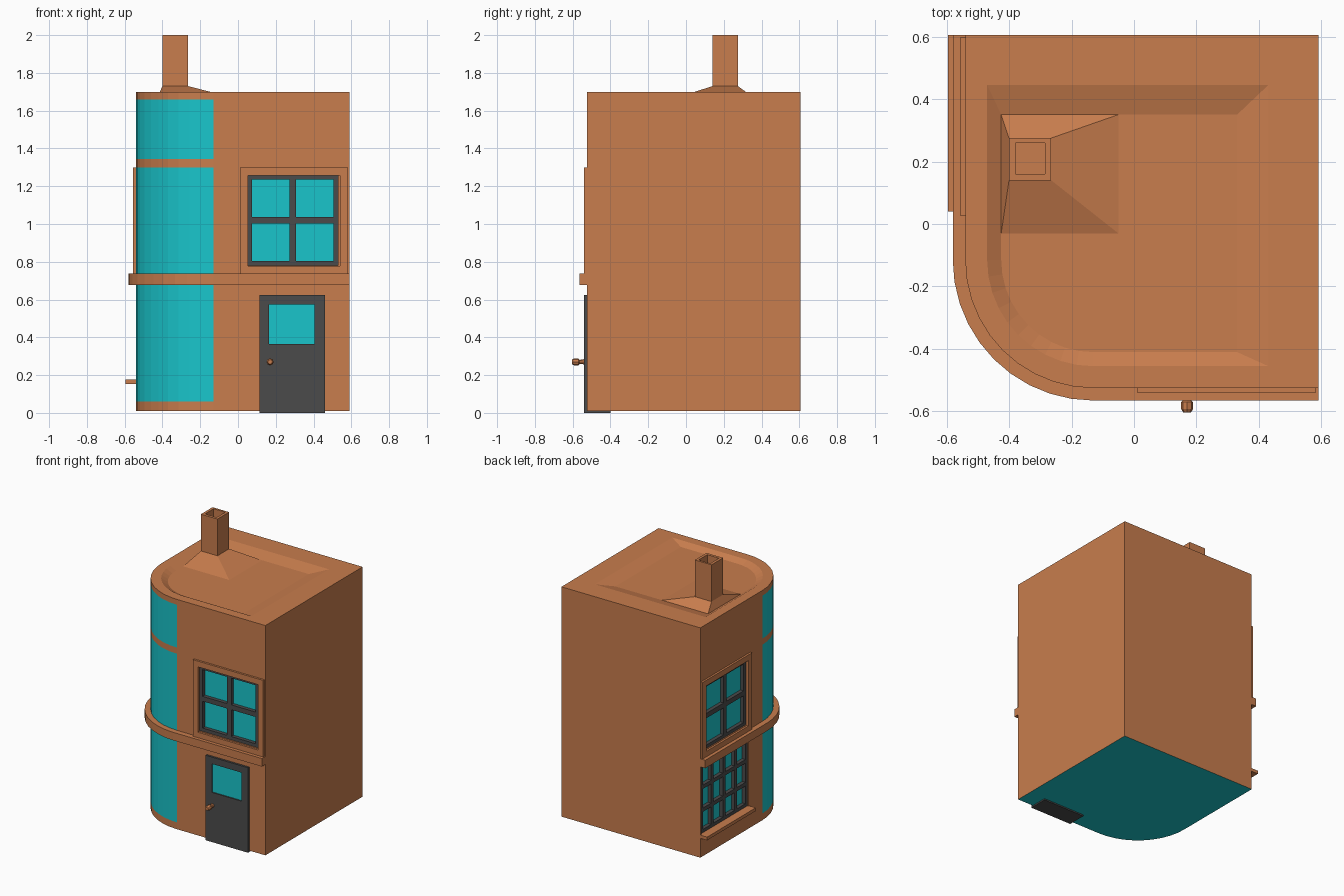
import bpy, bmesh, math

if "Cube" in bpy.data.objects:
    bpy.data.objects.remove(bpy.data.objects["Cube"])

def mat(name, c):
    m = bpy.data.materials.new(name)
    m.diffuse_color = (*c, 1)
    m.use_nodes = True
    m.node_tree.nodes["Principled BSDF"].inputs["Base Color"].default_value = m.diffuse_color
    return m

BRICK = mat("brick", (0.58, 0.205, 0.075))
GLASS = mat("glass", (0.01, 0.56, 0.60))
DARK = mat("dark_frame", (0.07, 0.07, 0.07))
N = 10  # corner segments

def finish(bm, name, *mats):
    bmesh.ops.recalc_face_normals(bm, faces=bm.faces)
    me = bpy.data.meshes.new(name)
    bm.to_mesh(me)
    bm.free()
    for m in mats:
        me.materials.append(m)
    ob = bpy.data.objects.new(name, me)
    bpy.context.collection.objects.link(ob)
    return ob

def arc(r, cx=-0.13, cy=-0.115):
    return [(cx - r * math.cos(a), cy - r * math.sin(a))
            for a in (math.pi / 2 * i / N for i in range(N + 1))]

def outline(r, x1, y1):
    a = arc(r)
    return [(x1, y1), (a[0][0], y1)] + a + [(x1, a[-1][1])]

def loft(bm, loops):
    """Bridge closed rings of equal count, returns side faces per band."""
    rings = [[bm.verts.new(p) for p in l] for l in loops]
    n = len(rings[0])
    bands = [[bm.faces.new((a[i], a[(i + 1) % n], b[(i + 1) % n], b[i])) for i in range(n)]
             for a, b in zip(rings, rings[1:])]
    return bands, bm.faces.new(rings[0]), bm.faces.new(rings[-1])

def boxes(name, m, side, specs):
    """Boxes in wall coordinates: u0, u1, z0, z1, depth in, depth out."""
    bm = bmesh.new()
    for u0, u1, z0, z1, d0, d1 in specs:
        pts = [(u0, d0), (u1, d0), (u1, d1), (u0, d1)]
        if side == "front":
            q = [(u, -0.525 - d) for u, d in pts]
        else:
            q = [(-0.54 - d, u + 0.015) for u, d in pts]
        loft(bm, [[(x, y, z) for x, y in q] for z in (z0, z1)])
    return finish(bm, name, m)

def border(u0, u1, z0, z1, w, d0, d1):
    return [(u0, u1, z0, z0 + w, d0, d1), (u0, u1, z1 - w, z1, d0, d1),
            (u0, u0 + w, z0 + w, z1 - w, d0, d1), (u1 - w, u1, z0 + w, z1 - w, d0, d1)]

# Body with sunken roof and wrapped corner glazing
bm = bmesh.new()
wall = outline(0.41, 0.59, 0.605)
loops = [[(x, y, z) for x, y in wall] for z in (0.01, 0.06, 1.30, 1.345, 1.66, 1.70)]
loops.append([(x, y, 1.70) for x, y in outline(0.34, 0.43, 0.445)])
loops.append([(x, y, 1.675) for x, y in outline(0.295, 0.33, 0.35)])
bands, floor, _ = loft(bm, loops)
floor.material_index = 1
for b in (1, 3):
    for f in bands[b][2:2 + N]:
        f.material_index = 1
body = finish(bm, "house_body", BRICK, GLASS)

# Windows: pocket, pane, frame bars
def window(name, side, u0, u1, z0, z1, cols, rows, rim, bar):
    cut = boxes("cutter", BRICK, side, [(u0, u1, z0, z1, -0.045, 0.1)])
    cut.hide_render = True
    mod = body.modifiers.new("pocket", "BOOLEAN")
    mod.object, mod.operation, mod.solver = cut, "DIFFERENCE", "EXACT"
    bpy.context.view_layer.objects.active = body
    bpy.ops.object.modifier_apply(modifier=mod.name)
    bpy.data.objects.remove(cut)
    boxes(name + "_pane", GLASS, side, [(u0, u1, z0, z1, -0.045, -0.035)])
    d = (-0.035, -0.008)
    bars = border(u0, u1, z0, z1, rim, *d)
    for i in range(1, cols):
        u = u0 + (u1 - u0) * i / cols
        bars.append((u - bar / 2, u + bar / 2, z0 + rim, z1 - rim, *d))
    for i in range(1, rows):
        z = z0 + (z1 - z0) * i / rows
        bars.append((u0 + rim, u1 - rim, z - bar / 2, z + bar / 2, *d))
    boxes(name + "_frame", DARK, side, bars)

for side in ("front", "left"):
    window(side + "_upper_window", side, 0.05, 0.53, 0.78, 1.26, 2, 2, 0.025, 0.036)
    boxes(side + "_window_trim", BRICK, side, border(0.01, 0.583, 0.735, 1.30, 0.042, -0.004, 0.015))
window("left_lower_window", "left", 0.03, 0.575, 0.175, 0.68, 4, 3, 0.025, 0.028)
boxes("left_window_sill", BRICK, "left", [(0.025, 0.59, 0.152, 0.176, -0.03, 0.055)])

# Ledge between the storeys
bm = bmesh.new()
outer = [(-0.58, 0.605)] + arc(0.45) + [(0.59, -0.565)]
inner = [(-0.54, 0.605)] + arc(0.41) + [(0.59, -0.525)]
loft(bm, [[(x, y, z) for x, y in outer + inner[::-1]] for z in (0.678, 0.737)])
finish(bm, "storey_ledge", BRICK)

# Door
boxes("door", DARK, "front", [
    (0.115, 0.46, 0, 0.365, -0.125, 0.015), (0.115, 0.46, 0.575, 0.625, -0.125, 0.015),
    (0.115, 0.165, 0.365, 0.575, -0.125, 0.015), (0.405, 0.46, 0.365, 0.575, -0.125, 0.015)])
boxes("door_glass", GLASS, "front", [(0.165, 0.405, 0.365, 0.575, -0.02, 0.006)])
bm = bmesh.new()
loft(bm, [[(0.17 + r * math.cos(a), y, 0.27 + r * math.sin(a))
           for a in (math.tau * i / 8 for i in range(8))]
          for y, r in ((-0.535, 0.016), (-0.548, 0.012), (-0.563, 0.011),
                       (-0.57, 0.019), (-0.592, 0.019), (-0.604, 0.012))])
finish(bm, "door_knob", BRICK)

# Chimney with flared base and hollow flue
def rect(x0, x1, y0, y1, z):
    return [(x0, y0, z), (x1, y0, z), (x1, y1, z), (x0, y1, z)]

bm = bmesh.new()
loft(bm, [rect(-0.425, -0.05, -0.03, 0.35, 1.675),
          rect(-0.4, -0.265, 0.14, 0.275, 1.73), rect(-0.4, -0.265, 0.14, 0.275, 2.0),
          rect(-0.38, -0.285, 0.16, 0.26, 2.0), rect(-0.38, -0.285, 0.16, 0.26, 1.85)])
finish(bm, "chimney", BRICK)
